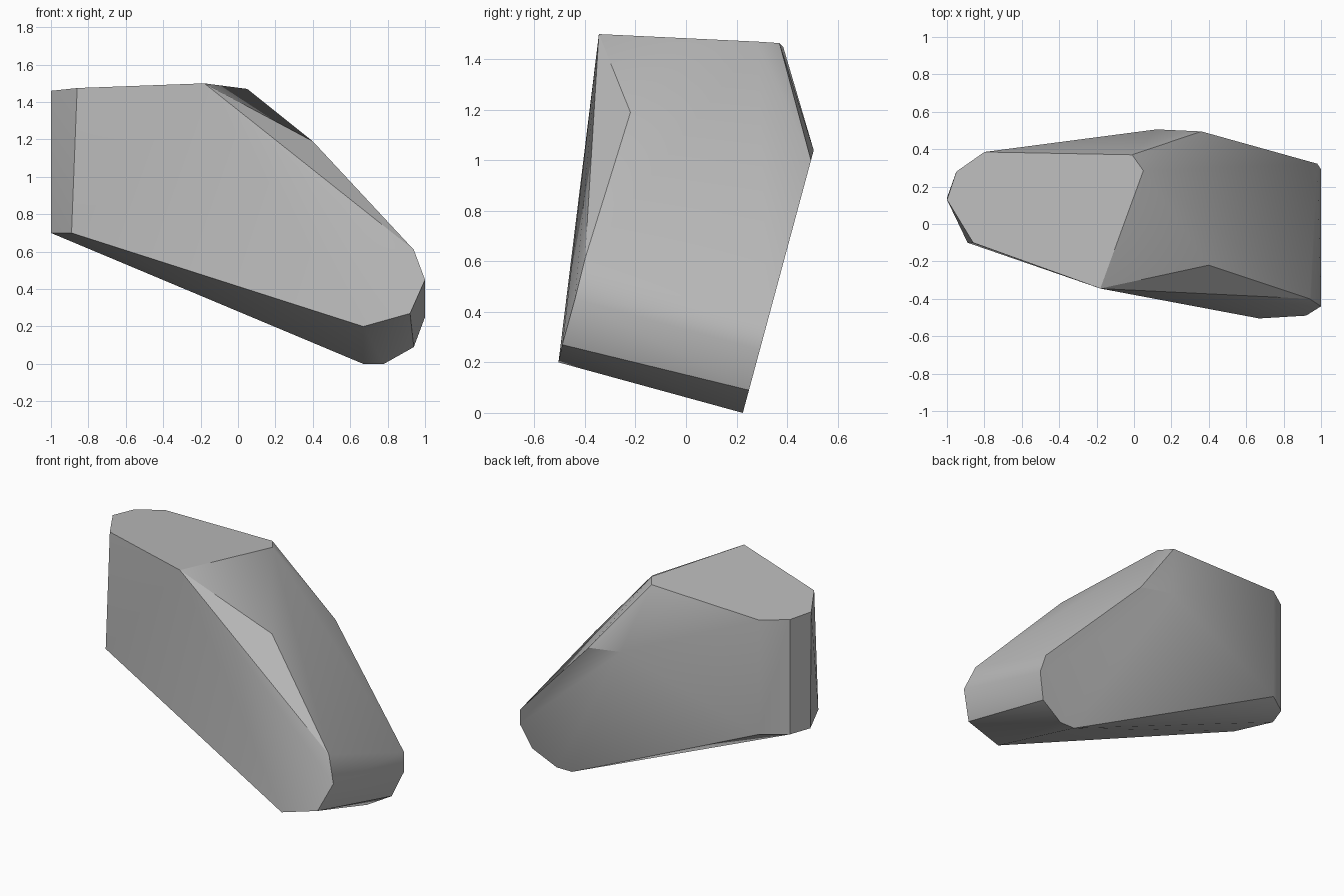
import bpy
import bmesh
import math

# Remove the default cube only
default_cube = bpy.data.objects.get("Cube")
if default_cube:
    bpy.data.objects.remove(default_cube, do_unlink=True)


def on_top(x, y):
    """Point on the gently tilted top facet."""
    return (x, y, 1.5 + 0.0175 * (x + 0.18) - 0.054 * (y + 0.345))


def on_back(x, z):
    """Point on the large leaning back facet."""
    return (x, 0.225 + 0.27 * z, z)


def on_ledge(x, y):
    """Point on the level underside of the tall end."""
    return (x, y, 0.7)


def make_material(name, grey):
    material = bpy.data.materials.new(name)
    material.use_nodes = True
    colour = (grey, grey, grey, 1.0)
    material.diffuse_color = colour
    shader = material.node_tree.nodes["Principled BSDF"]
    shader.inputs["Base Color"].default_value = colour
    shader.inputs["Roughness"].default_value = 0.8
    return material


# Outline of the top facet, and the underside of the tall end
top_outline = [(-0.18, -0.345), (0.05, 0.285), (-0.01, 0.37), (-0.8, 0.385),
               (-0.95, 0.28), (-1, 0.13), (-0.86, -0.1)]
ledge_outline = [(-0.8, 0.385), (-0.95, 0.28), (-1, 0.14), (-0.89, -0.1)]

# Outline of the back facet, as x and height
back_outline = [(0.12, 1.04), (0.36, 1.0), (0.98, 0.36), (1, 0.25),
                (0.94, 0.09), (0.78, 0), (0.67, 0)]

# Ridge corner and the front rim of the low end
front_rim = [(0.4, -0.22, 1.19), (0.94, -0.4, 0.61), (1, -0.44, 0.45),
             (0.92, -0.49, 0.27), (0.67, -0.505, 0.2)]

corners = [on_top(x, y) for x, y in top_outline]
corners += [on_ledge(x, y) for x, y in ledge_outline]
corners += [on_back(x, z) for x, z in back_outline]
corners += front_rim

# Wrap the corners in a faceted boulder and merge the flat facets
bm = bmesh.new()
for corner in corners:
    bm.verts.new(corner)
hull = bmesh.ops.convex_hull(bm, input=list(bm.verts))
loose = [v for v in bm.verts if not v.link_faces]
bmesh.ops.delete(bm, geom=loose, context="VERTS")
bmesh.ops.dissolve_limit(bm, angle_limit=math.radians(1),
                         verts=list(bm.verts), edges=list(bm.edges))
bmesh.ops.recalc_face_normals(bm, faces=list(bm.faces))
mesh = bpy.data.meshes.new("boulder")
bm.to_mesh(mesh)
bm.free()

boulder = bpy.data.objects.new("boulder", mesh)
bpy.context.collection.objects.link(boulder)
mesh.materials.append(make_material("stone grey", 0.5))

# Soft shading across shallow facets, crisp edges elsewhere
bpy.ops.object.select_all(action="DESELECT")
boulder.select_set(True)
bpy.context.view_layer.objects.active = boulder
bpy.ops.object.shade_smooth_by_angle(angle=math.radians(30))
